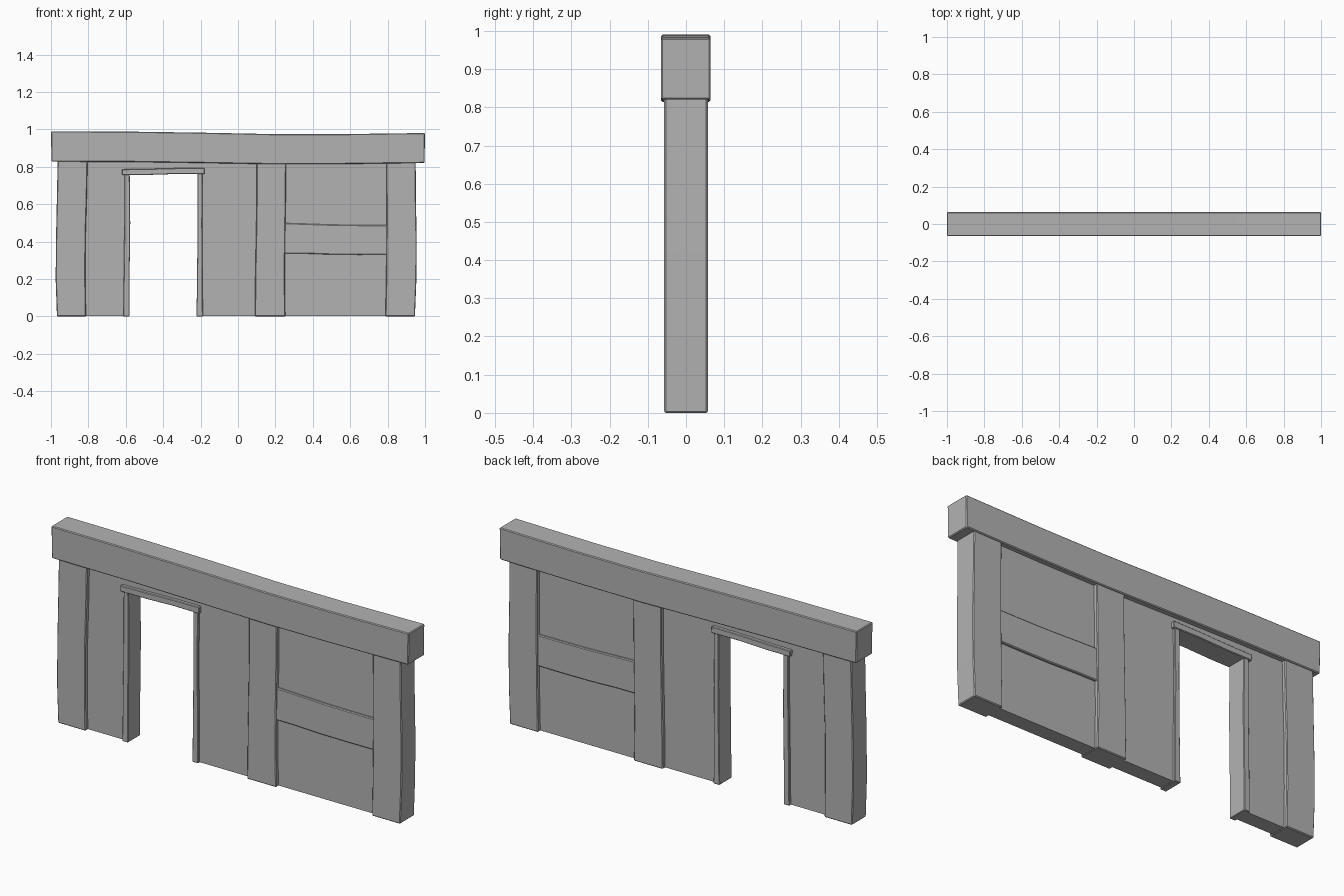
import bpy, bmesh

mat = bpy.data.materials.new("plain grey")
mat.diffuse_color = (0.45, 0.45, 0.45, 1)


def plank(name, side_a, side_b, y0, y1, bevel=0.004):
    """Board lofted between two matching (x, z) edge lines, extruded along y."""
    bm = bmesh.new()
    rings = [[bm.verts.new((x, y, z)) for (x, z), y in
              ((a, y0), (b, y0), (b, y1), (a, y1))]
             for a, b in zip(side_a, side_b)]
    for r, s in zip(rings, rings[1:]):
        for i in range(4):
            j = (i + 1) % 4
            bm.faces.new((r[i], r[j], s[j], s[i]))
    bm.faces.new(rings[0])
    bm.faces.new(rings[-1])
    bmesh.ops.recalc_face_normals(bm, faces=bm.faces)
    me = bpy.data.meshes.new(name)
    bm.to_mesh(me)
    bm.free()
    me.materials.append(mat)
    ob = bpy.data.objects.new(name, me)
    bpy.context.collection.objects.link(ob)
    if bevel:
        mod = ob.modifiers.new("worn edge", 'BEVEL')
        mod.width = bevel
        mod.segments = 1
        mod.limit_method = 'ANGLE'
    return ob


def upright(name, left, right, heights, depth, bevel=0.004):
    """Vertical board given the x of its left and right edges at each height."""
    return plank(name, list(zip(left, heights)), list(zip(right, heights)),
                 -depth, depth, bevel)


# Sagging top beam
bx = (-1, -0.55, -0.2, 0.2, 0.55, 1)
plank("top_beam",
      list(zip((-0.997,) + bx[1:-1] + (0.997,), (0.828, 0.826, 0.821, 0.814, 0.815, 0.821))),
      list(zip(bx, (0.99, 0.988, 0.983, 0.975, 0.975, 0.981))),
      -0.065, 0.064)

# Three slightly crooked posts
hz = (0, 0.2, 0.42, 0.65, 0.85)
upright("left_post", (-0.968, -0.975, -0.973, -0.968, -0.964),
        (-0.813, -0.816, -0.815, -0.808, -0.804), hz, 0.057)
upright("middle_post", (0.09, 0.092, 0.096, 0.1, 0.1),
        (0.253, 0.25, 0.252, 0.256, 0.257), hz, 0.057)
upright("right_post", (0.788, 0.792, 0.794, 0.794, 0.793),
        (0.946, 0.954, 0.955, 0.951, 0.95), hz, 0.057)

# Thin wall panels around the doorway and between the posts
W = 0.038
for name, x0, x1, z0 in (("left_wall", -0.85, -0.595, 0.003),
                         ("door_head_wall", -0.595, -0.205, 0.77),
                         ("centre_wall", -0.205, 0.13, 0.003),
                         ("right_wall", 0.22, 0.83, 0.003)):
    upright(name, (x0, x0), (x1, x1), (z0, 0.85), W, 0)

# Door frame
jz = (0, 0.2, 0.5, 0.77)
upright("left_jamb", (-0.613, -0.611, -0.607, -0.606),
        (-0.581, -0.58, -0.576, -0.579), jz, 0.05, 0.003)
upright("right_jamb", (-0.222, -0.219, -0.216, -0.217),
        (-0.188, -0.189, -0.191, -0.189), jz, 0.05, 0.003)
plank("door_lintel",
      [(-0.62, 0.757), (-0.48, 0.757), (-0.33, 0.762), (-0.179, 0.761)],
      [(-0.622, 0.787), (-0.48, 0.789), (-0.33, 0.793), (-0.18, 0.794)],
      -0.055, 0.055, 0.003)

# Curved cross rail between the right-hand posts
plank("cross_rail",
      [(0.23, 0.337), (0.36, 0.336), (0.5, 0.331), (0.65, 0.33), (0.82, 0.331)],
      [(0.23, 0.5), (0.36, 0.496), (0.5, 0.491), (0.65, 0.489), (0.82, 0.489)],
      -0.05, 0.05)
